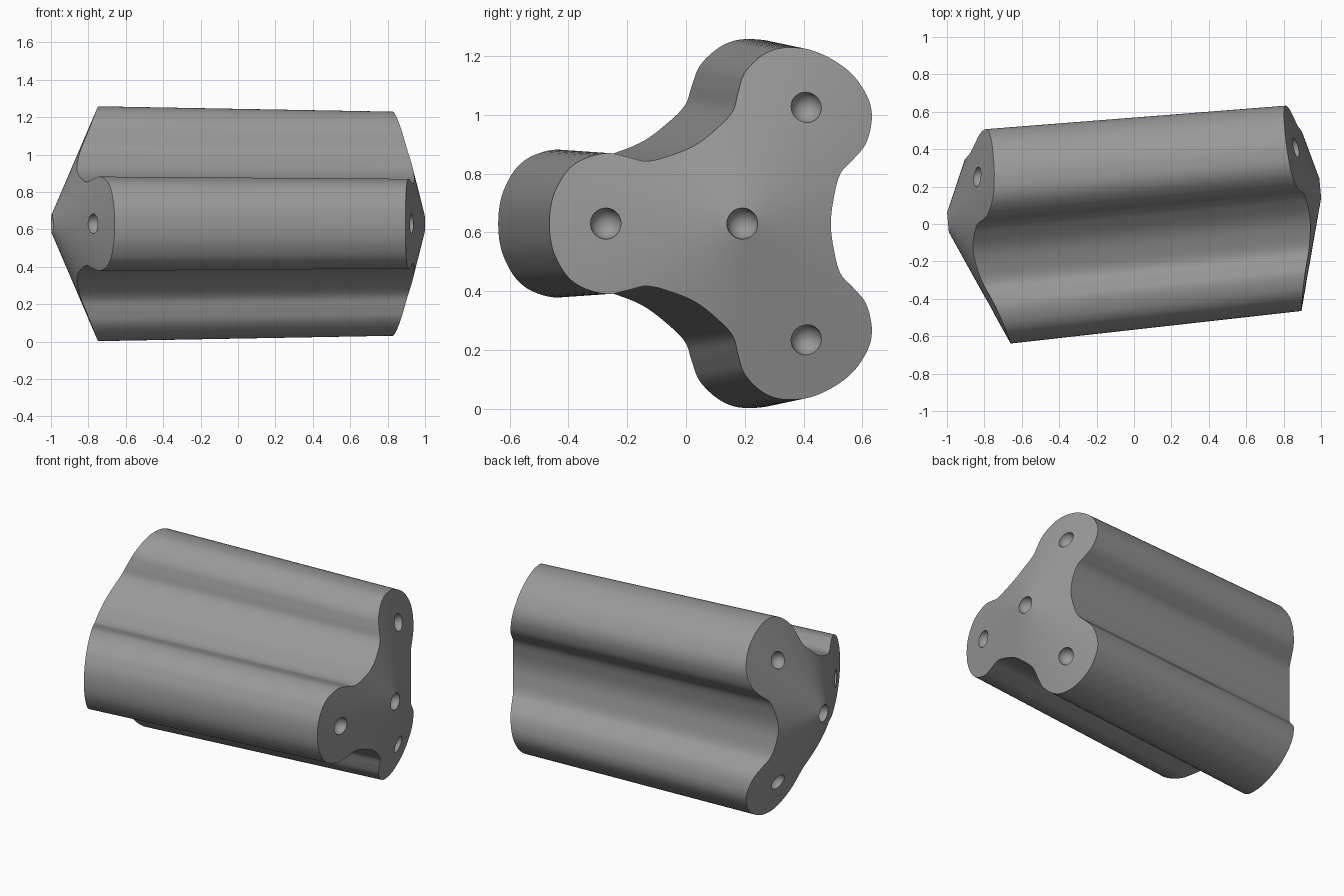
import bpy, bmesh
from math import pi, cos, sin, hypot, atan2
from mathutils import Matrix, Vector
from mathutils.geometry import interpolate_bezier

cube = bpy.data.objects.get("Cube")
if cube:
    bpy.data.objects.remove(cube)

TILT = 0.092                     # yaw of the long axis
RIGHT_TIP, RIGHT_SLOPE = 1.014, 0.27
LEFT_TIP, LEFT_SLOPE = -1.022, 0.44
placement = Matrix.Translation((0, 0.1, 0.63)) @ Matrix.Rotation(TILT, 4, 'Z')

grey = bpy.data.materials.new("mid_grey")
grey.use_nodes = True
grey.diffuse_color = (0.32, 0.32, 0.32, 1)
bsdf = grey.node_tree.nodes["Principled BSDF"]
bsdf.inputs["Base Color"].default_value = grey.diffuse_color
bsdf.inputs["Roughness"].default_value = 0.6

# Half of one lobe, from tip to valley: (outward, sideways)
half = [(.645, 0), (.636, .08), (.609, .144), (.575, .19), (.525, .222),
        (.45, .24), (.385, .228), (.32, .213), (.238, .233), (.155, .268)]
half = [Vector(p) / 0.9755 for p in half]
lobe = [Vector((p.x, -p.y)) for p in reversed(half[1:-1])] + half
outline = []
for k in range(3):
    turn = Matrix.Rotation(pi / 3 + k * 2 * pi / 3, 2)
    outline += [turn @ p for p in lobe]

# Smooth closed curve through the outline points
n = len(outline)
curve = []
for i in range(n):
    a, b, c, d = (outline[(i + j) % n] for j in (-1, 0, 1, 2))
    reach = (c - b).length / 3
    h1 = b + (c - a).normalized() * reach
    h2 = c - (d - b).normalized() * reach
    seg = interpolate_bezier(b.to_3d(), h1.to_3d(), h2.to_3d(), c.to_3d(), 6)
    curve += seg[:-1]


def end_ring(bm, tip, slope, part):
    """Ring of the conical end at a fraction of the tapered outline."""
    ring = []
    for p in curve:
        t = tip
        for _ in range(4):
            r = hypot(p.x, p.y) * (1 - 0.0295 * t)
            t = tip - slope * r if tip > 0 else tip + slope * r
        s = (1 - 0.0295 * t) * part
        t = tip + (t - tip) * part
        ring.append(bm.verts.new((t, p.x * s, p.y * s)))
    return ring


def bridge(bm, a, b):
    for i in range(len(a)):
        j = (i + 1) % len(a)
        bm.faces.new((a[i], a[j], b[j], b[i]))


def make_object(name, bm):
    bmesh.ops.recalc_face_normals(bm, faces=bm.faces)
    mesh = bpy.data.meshes.new(name)
    bm.to_mesh(mesh)
    bm.free()
    mesh.materials.append(grey)
    obj = bpy.data.objects.new(name, mesh)
    obj.matrix_world = placement
    bpy.context.collection.objects.link(obj)
    return obj


# Three-lobed body with a shallow cone on each end
bm = bmesh.new()
left = [end_ring(bm, LEFT_TIP, LEFT_SLOPE, f) for f in (0.05, 1)]
right = [end_ring(bm, RIGHT_TIP, RIGHT_SLOPE, f) for f in (1, 0.05)]
rings = left + right
for a, b in zip(rings, rings[1:]):
    bridge(bm, a, b)
for ring, tip in ((left[0], LEFT_TIP), (right[1], RIGHT_TIP)):
    apex = bm.verts.new((tip, 0, 0))
    for i in range(len(ring)):
        bm.faces.new((apex, ring[i], ring[(i + 1) % len(ring)]))
body = make_object("three_lobed_body", bm)

# Round sockets: one in the middle and one in each lobe, on both ends
bm = bmesh.new()
for tip, slope in ((LEFT_TIP, LEFT_SLOPE), (RIGHT_TIP, -RIGHT_SLOPE)):
    spots = [(0.0, 0.0)] + [(0.457, pi / 3 + k * 2 * pi / 3) for k in range(3)]
    for r, ang in spots:
        centre = Vector((tip + slope * max(r, 0.05), r * cos(ang), r * sin(ang)))
        bmesh.ops.create_uvsphere(bm, u_segments=32, v_segments=16, radius=0.053,
                                  matrix=Matrix.Translation(centre) @ Matrix.Rotation(pi / 2, 4, 'Y'))
cutter = make_object("socket_cutter", bm)
cut = body.modifiers.new("sockets", 'BOOLEAN')
cut.operation = 'DIFFERENCE'
cut.solver = 'EXACT'
cut.object = cutter

bpy.ops.object.select_all(action='DESELECT')
bpy.context.view_layer.objects.active = body
body.select_set(True)
bpy.ops.object.modifier_apply(modifier=cut.name)
bpy.data.objects.remove(cutter)
bpy.ops.object.shade_smooth_by_angle(angle=0.35)
